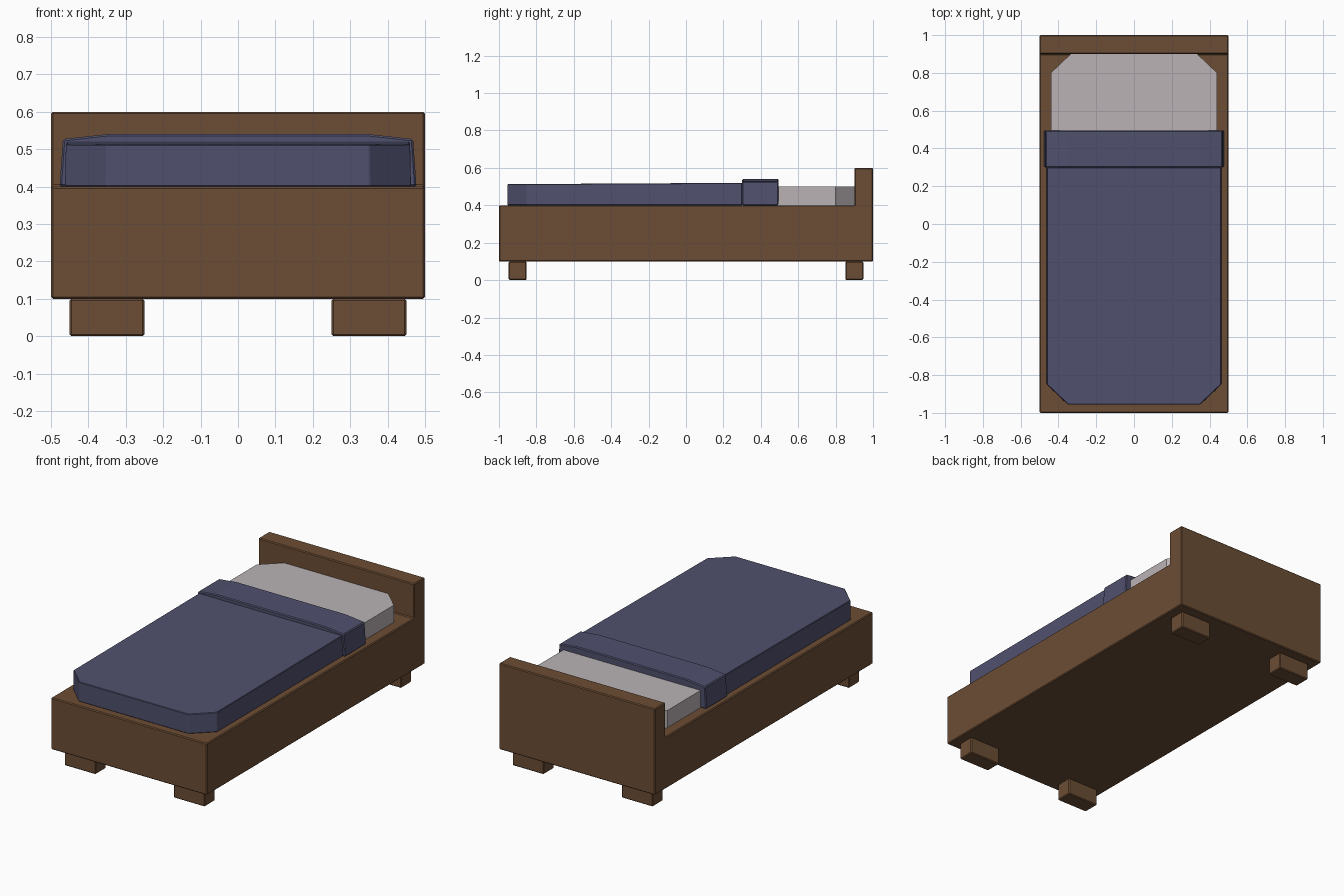
import bpy, bmesh

if "Cube" in bpy.data.objects:
    bpy.data.objects.remove(bpy.data.objects["Cube"])


def material(name, color):
    m = bpy.data.materials.new(name)
    m.diffuse_color = (*color, 1)
    m.use_nodes = True
    m.node_tree.nodes["Principled BSDF"].inputs["Base Color"].default_value = m.diffuse_color
    return m


WOOD = material("wood", (0.15, 0.075, 0.035))
CLOTH = material("blue cloth", (0.08, 0.08, 0.156))
SHEET = material("pale sheet", (0.49, 0.45, 0.46))


def prism(name, ring_a, ring_b, mat, bevel=0.0):
    """Closed solid between two matching rings of points."""
    bm = bmesh.new()
    a = [bm.verts.new(p) for p in ring_a]
    b = [bm.verts.new(p) for p in ring_b]
    bm.faces.new(a)
    bm.faces.new(b)
    for i in range(len(a)):
        j = (i + 1) % len(a)
        bm.faces.new((a[i], a[j], b[j], b[i]))
    bmesh.ops.recalc_face_normals(bm, faces=bm.faces)
    me = bpy.data.meshes.new(name)
    bm.to_mesh(me)
    bm.free()
    ob = bpy.data.objects.new(name, me)
    bpy.context.collection.objects.link(ob)
    me.materials.append(mat)
    if bevel:
        mod = ob.modifiers.new("Bevel", 'BEVEL')
        mod.width = bevel
        mod.segments = 1
    return ob


def box(name, x0, x1, y0, y1, z0, z1, mat, bevel):
    xy = [(x0, y0), (x1, y0), (x1, y1), (x0, y1)]
    return prism(name, [(x, y, z0) for x, y in xy], [(x, y, z1) for x, y in xy], mat, bevel)


# Frame and headboard: one L-shaped side profile
side = [(-1, 0.1), (1, 0.1), (1, 0.6), (0.9, 0.6), (0.9, 0.4), (-1, 0.4)]
prism("bed_frame", [(-0.5, y, z) for y, z in side], [(0.5, y, z) for y, z in side], WOOD, 0.005)

# Feet
for end, y in (("front", -0.9), ("back", 0.9)):
    for hand, x in (("left", -0.35), ("right", 0.35)):
        box(f"{end}_{hand}_foot", x - 0.1, x + 0.1, y - 0.048, y + 0.048, 0, 0.1, WOOD, 0.005)

# Mattress with cut corners
half = [(0.34, -0.92), (0.44, -0.82), (0.44, 0.8), (0.335, 0.9)]
outline = half + [(-x, y) for x, y in reversed(half)]
prism("mattress", [(x, y, 0.4) for x, y in outline], [(x, y, 0.5) for x, y in outline], SHEET)

# Blanket, cut at the foot end, rising slightly toward the pillow end
half = [(0.35, -0.955), (0.46, -0.85), (0.46, 0.3)]
outline = half + [(-x, y) for x, y in reversed(half)]
prism("blanket", [(x * 1.005, y, 0.4) for x, y in outline],
      [(x, y, 0.513 + 0.007 * (y + 0.955) / 1.255) for x, y in outline], CLOTH, 0.003)

# Folded-back band of the blanket
half = [(0.477, 0.4), (0.468, 0.527), (0.35, 0.54)]
arch = half + [(-x, z) for x, z in reversed(half)]
prism("blanket_fold", [(x, 0.3, z) for x, z in arch], [(x, 0.495, z) for x, z in arch], CLOTH, 0.005)
